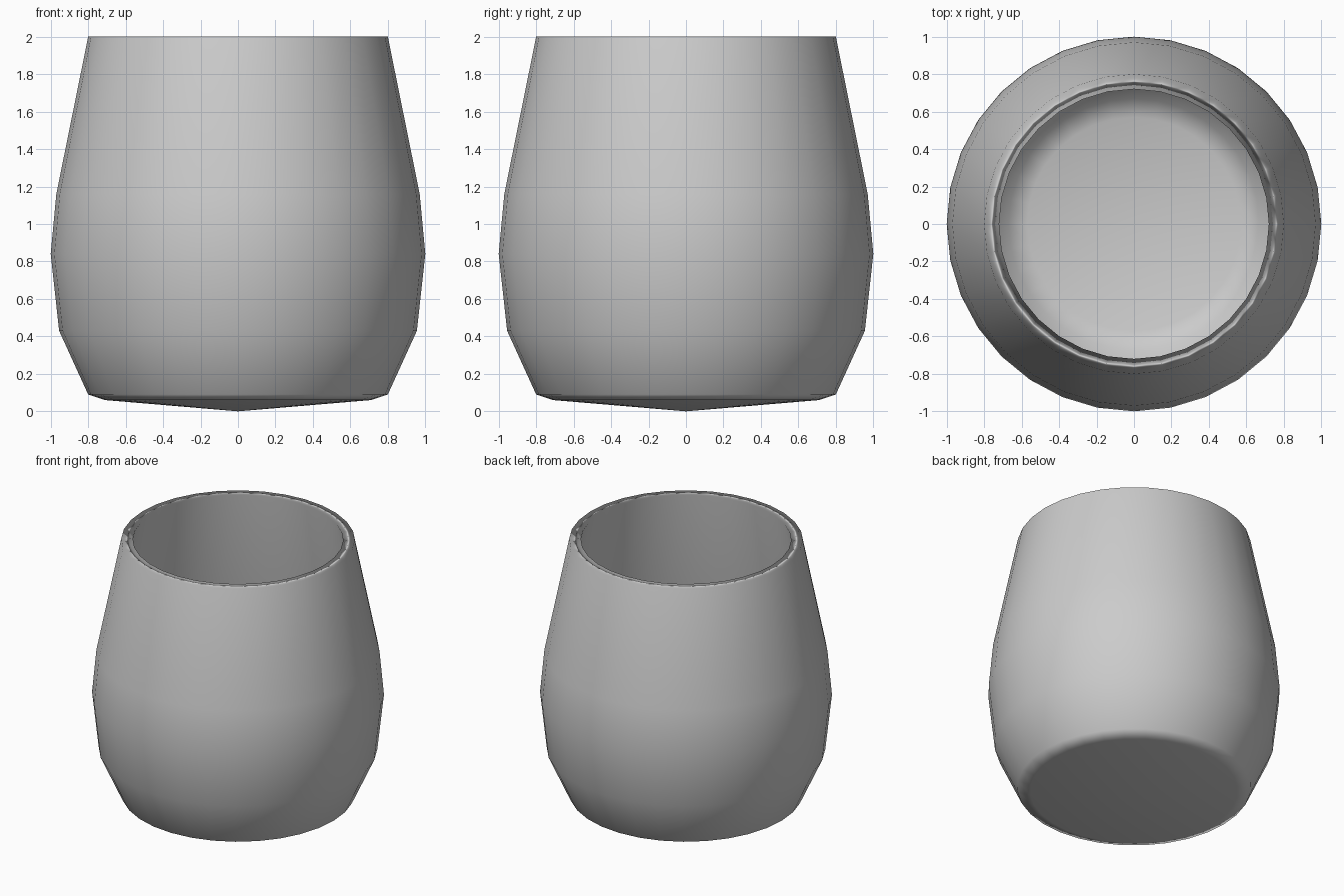
import bpy, bmesh
from math import cos, sin, tau

if "Cube" in bpy.data.objects:
    bpy.data.objects.remove(bpy.data.objects["Cube"])

SEGMENTS = 32
# Profiles (radius, height): outside from base to rim, cavity from rim to floor
OUTER_PROFILE = [(0.71, 0.06), (0.80, 0.09), (0.955, 0.43),
                 (1.0, 0.84), (0.97, 1.16), (0.80, 2.0)]
INNER_PROFILE = [(0.72, 2.0), (0.88, 1.18), (0.91, 0.88),
                 (0.85, 0.6), (0.67, 0.40), (0.57, 0.355)]
FLOOR = 0.30

# Cup: one lathed skin, up the outside, over the rim, down the cavity
bm = bmesh.new()
rings = [[bm.verts.new((r * cos(tau * i / SEGMENTS), r * sin(tau * i / SEGMENTS), z))
          for i in range(SEGMENTS)] for r, z in OUTER_PROFILE + INNER_PROFILE]
base_tip = bm.verts.new((0, 0, 0))
floor_tip = bm.verts.new((0, 0, FLOOR))
for i in range(SEGMENTS):
    j = (i + 1) % SEGMENTS
    bm.faces.new((base_tip, rings[0][j], rings[0][i]))
    bm.faces.new((floor_tip, rings[-1][i], rings[-1][j]))
    for low, high in zip(rings, rings[1:]):
        bm.faces.new((low[i], low[j], high[j], high[i]))
for face in bm.faces:
    face.smooth = True

mesh = bpy.data.meshes.new("cup")
bm.to_mesh(mesh)
bm.free()
cup = bpy.data.objects.new("cup", mesh)
bpy.context.collection.objects.link(cup)

# Large faces dominate the smooth shading, keeping the rim crisp
cup.modifiers.new("shading", 'WEIGHTED_NORMAL')
